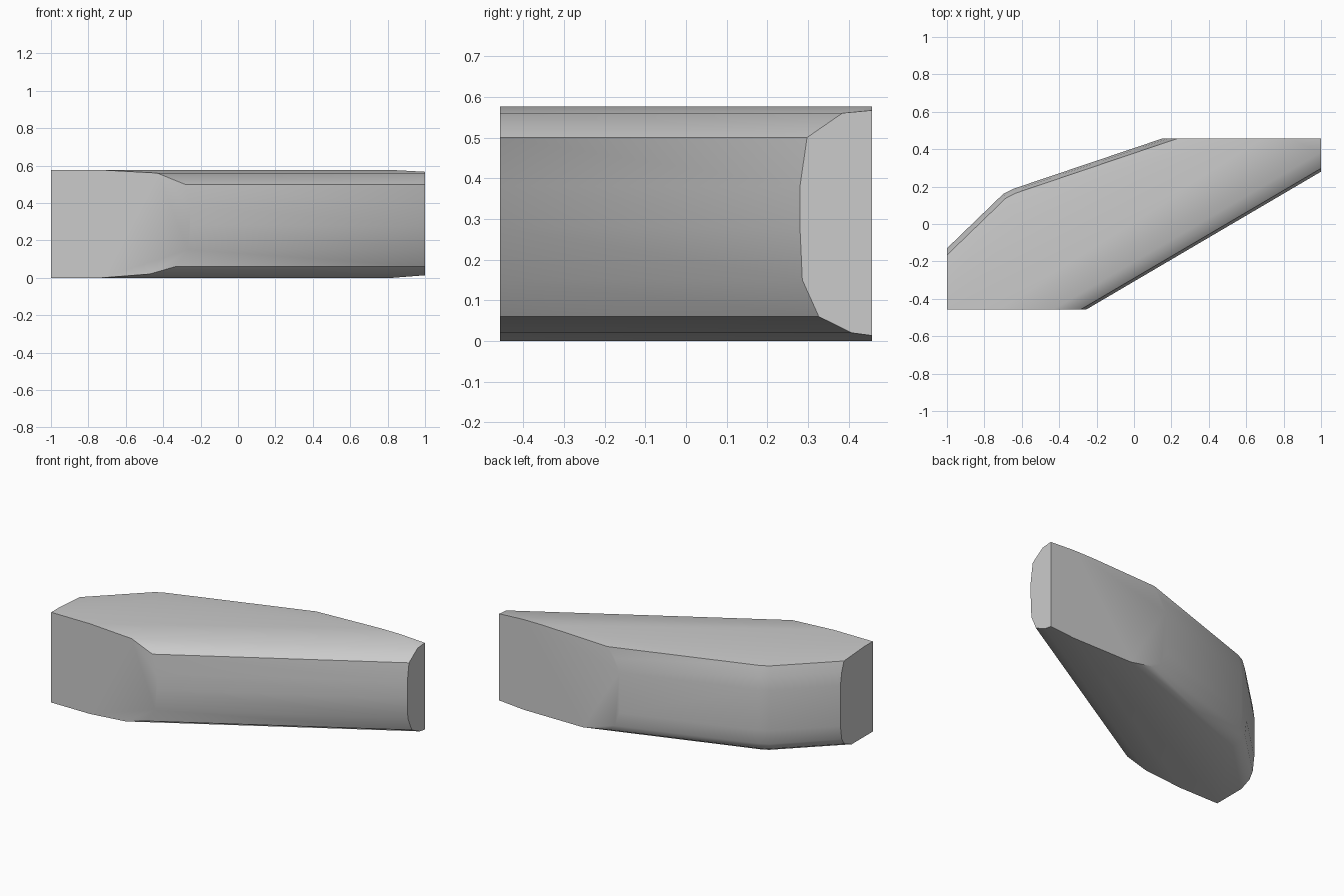
import bpy
import bmesh
import math
from mathutils import Vector

cube = bpy.data.objects.get("Cube")
if cube:
    bpy.data.objects.remove(cube, do_unlink=True)

# Bounds of the block
HALF_X, HALF_Y, HEIGHT = 1.0, 0.457, 0.576

# Rounded edge profiles as (inset from outline, height), bottom to top
FRONT_PROFILE = [(0.22, 0.003), (0.11, 0.02), (0.04, 0.06), (0.005, 0.15), (0, 0.28),
                 (0, 0.38), (0.015, 0.5), (0.09, 0.56), (0.22, 0.574)]
BACK_PROFILE = [(0.075, 0.004), (0.03, 0.03), (0.01, 0.07), (0, 0.16),
                (0, 0.42), (0.01, 0.5), (0.026, 0.562), (0.15, 0.574)]

# Outline edges, counter-clockwise seen from above
SIDES = [
    ((-0.26, -0.46), (1, 0.28), FRONT_PROFILE),
    ((0.16, 0.46), (-0.64, 0.19), BACK_PROFILE),
    ((-0.64, 0.19), (-0.7, 0.16), BACK_PROFILE),
    ((-0.7, 0.16), (-1, -0.13), BACK_PROFILE),
]


def slice_off(bm, point, normal):
    """Cut away everything beyond a plane and cap the cut."""
    cut = bmesh.ops.bisect_plane(
        bm, geom=bm.verts[:] + bm.edges[:] + bm.faces[:], dist=1e-5,
        plane_co=point, plane_no=normal, clear_outer=True)
    edges = [e for e in cut["geom_cut"] if isinstance(e, bmesh.types.BMEdge)]
    if edges:
        bmesh.ops.holes_fill(bm, edges=edges, sides=0)


# Solid block
bm = bmesh.new()
bmesh.ops.create_cube(bm, size=1)
for v in bm.verts:
    v.co = Vector((v.co.x * 2 * HALF_X, v.co.y * 2 * HALF_Y, (v.co.z + 0.5) * HEIGHT))

# Carve every slanted side with its rounded profile
for start, end, profile in SIDES:
    a, b = Vector((*start, 0)), Vector((*end, 0))
    along = (b - a).normalized()
    outward = along.cross(Vector((0, 0, 1)))
    for (d0, z0), (d1, z1) in zip(profile, profile[1:]):
        normal = outward * (z1 - z0) + Vector((0, 0, d1 - d0))
        slice_off(bm, a - outward * d0 + Vector((0, 0, z0)), normal.normalized())

bmesh.ops.remove_doubles(bm, verts=bm.verts, dist=1e-4)
bmesh.ops.recalc_face_normals(bm, faces=bm.faces)
mesh = bpy.data.meshes.new("slanted_block")
bm.to_mesh(mesh)
bm.free()

block = bpy.data.objects.new("slanted_block", mesh)
bpy.context.collection.objects.link(block)

# Plain grey
grey = bpy.data.materials.new("light_grey")
grey.use_nodes = True
colour = (0.6, 0.6, 0.6, 1)
grey.diffuse_color = colour
grey.node_tree.nodes["Principled BSDF"].inputs["Base Color"].default_value = colour
mesh.materials.append(grey)

bpy.ops.object.select_all(action="DESELECT")
block.select_set(True)
bpy.context.view_layer.objects.active = block
bpy.ops.object.shade_smooth_by_angle(angle=math.radians(38))
